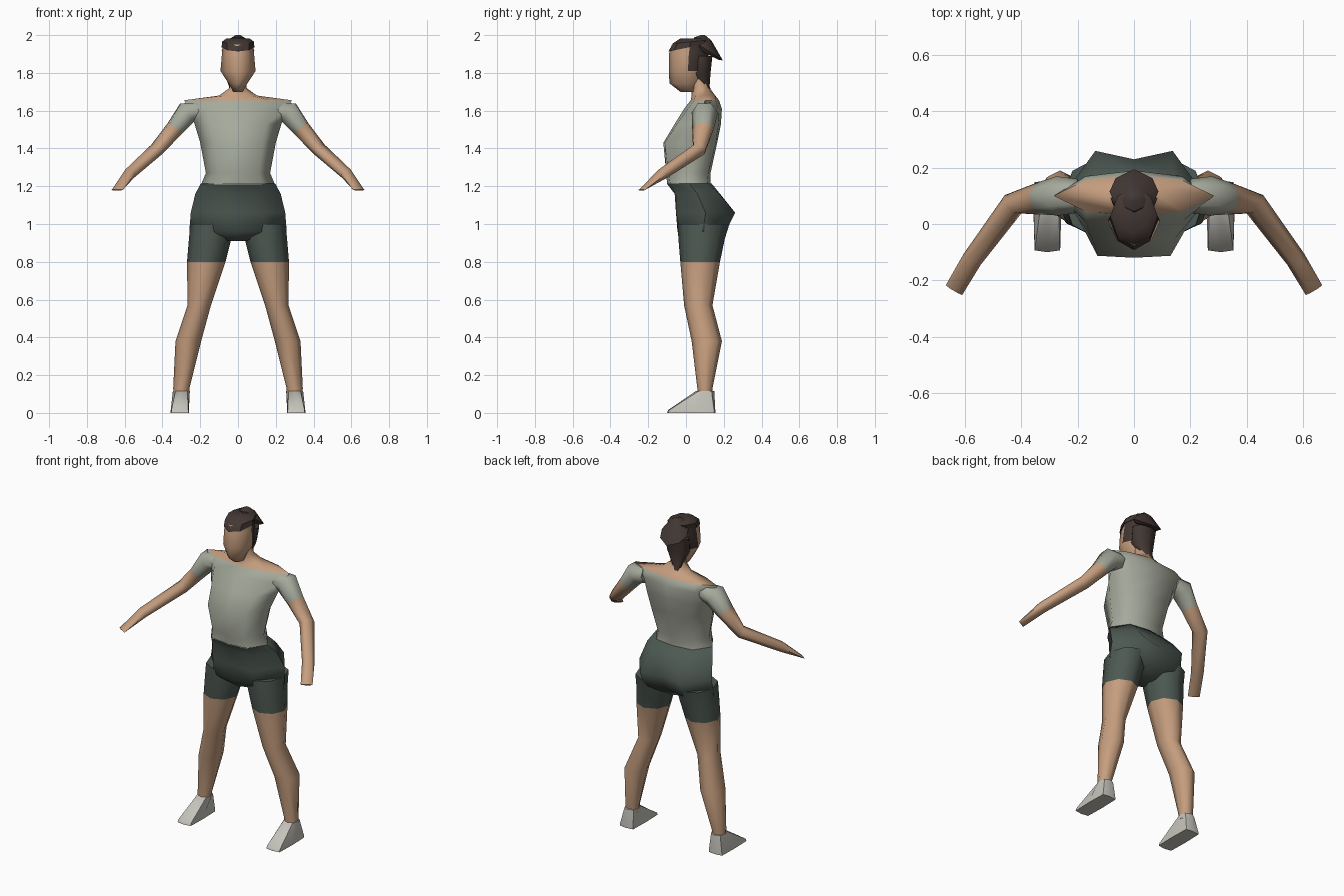
import bpy, bmesh, math
from mathutils import Vector

old = bpy.data.objects.get("Cube")
if old:
    bpy.data.objects.remove(old, do_unlink=True)


def material(name, rgb):
    m = bpy.data.materials.new(name)
    m.use_nodes = True
    m.diffuse_color = (*rgb, 1)
    m.node_tree.nodes["Principled BSDF"].inputs["Base Color"].default_value = (*rgb, 1)
    return m


SKIN = material("skin", (0.56, 0.34, 0.21))
SHIRT = material("grey_green_shirt", (0.38, 0.40, 0.33))
SHORTS = material("dark_green_shorts", (0.075, 0.10, 0.085))
HAIR = material("dark_brown_hair", (0.055, 0.038, 0.033))
SHOE = material("pale_shoe", (0.56, 0.55, 0.50))


def ring(z, w, f, b, k=0.7, e=0.7, dip=0.0, cx=0.0, slope=0.0):
    """Eight-point level section: half width w, front f, back b."""
    mid, h = (f + b) / 2, (b - f) / 2
    half = [(0, f), (k * w, mid - e * h), (w, mid), (k * w, mid + e * h), (0, b - dip)]
    pts = half + [(-x, y) for x, y in half[3:0:-1]]
    return [Vector((cx + x, y, z + slope * (y - mid))) for x, y in pts]


def loft(name, rings, mats, bands, side=1, angle=70, rule=None):
    """Skin a list of sections; bands gives the material slot of each span."""
    bm = bmesh.new()
    rows = [[bm.verts.new((p.x * side, p.y, p.z)) for p in r] for r in rings]
    n = len(rows[0])
    for i, (a, b) in enumerate(zip(rows, rows[1:])):
        for j in range(n):
            face = bm.faces.new((a[j], a[(j + 1) % n], b[(j + 1) % n], b[j]))
            face.material_index = bands[i]
    bm.faces.new(rows[0]).material_index = bands[0]
    bm.faces.new(rows[-1]).material_index = bands[-1]
    bmesh.ops.recalc_face_normals(bm, faces=bm.faces)
    if rule:
        for face in bm.faces:
            face.material_index = rule(face)
    me = bpy.data.meshes.new(name)
    bm.to_mesh(me)
    bm.free()
    for m in mats:
        me.materials.append(m)
    ob = bpy.data.objects.new(name, me)
    bpy.context.collection.objects.link(ob)
    bpy.ops.object.select_all(action="DESELECT")
    ob.select_set(True)
    bpy.context.view_layer.objects.active = ob
    bpy.ops.object.shade_smooth_by_angle(angle=math.radians(angle))
    return ob


# Torso: shirt up to the shoulder line, then bare shoulders and neck
loft("torso", [
    ring(1.21, 0.195, -0.10, 0.13, 0.65, 0.85),
    ring(1.27, 0.17, -0.105, 0.13, 0.65, 0.9),
    ring(1.43, 0.20, -0.12, 0.165, 0.65, 0.95),
    ring(1.53, 0.23, -0.06, 0.185, 0.65, 0.9),
    ring(1.61, 0.265, -0.01, 0.19, 0.65, 0.8),
    ring(1.655, 0.285, 0.025, 0.175, 0.6, 0.75),
    ring(1.68, 0.10, 0.03, 0.155),
    ring(1.72, 0.045, 0.03, 0.125),
    ring(1.79, 0.045, 0.02, 0.11),
], [SHIRT, SKIN], [0, 0, 0, 0, 0, 1, 1, 1])

# Hips of the shorts
loft("shorts_hips", [
    ring(1.215, 0.196, -0.102, 0.135, 0.65, 0.85),
    ring(1.16, 0.226, -0.06, 0.18, 0.62, 0.95),
    ring(1.06, 0.25, -0.053, 0.26, 0.55, 1.0, 0.03),
    ring(0.96, 0.258, -0.045, 0.225, 0.55, 0.9, 0.04),
    ring(0.91, 0.06, 0.0, 0.14),
], [SHORTS], [0] * 4)

for side, label in ((1, "left"), (-1, "right")):
    # Leg: shorts above the hem, bare below
    loft(label + "_leg", [
        ring(1.0, 0.11, -0.045, 0.23, cx=0.142),
        ring(0.92, 0.112, -0.04, 0.205, cx=0.148),
        ring(0.80, 0.102, -0.03, 0.18, cx=0.168),
        ring(0.57, 0.062, -0.01, 0.14, cx=0.205),
        ring(0.38, 0.068, 0.03, 0.19, cx=0.263),
        ring(0.13, 0.043, 0.06, 0.14, cx=0.30),
        ring(0.09, 0.040, 0.06, 0.14, cx=0.30),
    ], [SHORTS, SKIN], [0, 0, 1, 1, 1, 1], side)

    # Shoe: ankle opening down to a flat wedge sole
    loft(label + "_shoe", [
        ring(0.115, 0.045, 0.052, 0.15, cx=0.30),
        ring(0.015, 0.048, -0.095, 0.155, 0.93, 0.95, cx=0.308),
        ring(0.0, 0.049, -0.10, 0.155, 0.93, 0.95, cx=0.308),
    ], [SHOE], [0, 0], side, 50)

    # Arm: sections square to a bent path, flattening into the hand
    path = [((0.20, 0.10, 1.60), 0.06, 0.05), ((0.27, 0.10, 1.59), 0.07, 0.068),
            ((0.335, 0.09, 1.505), 0.058, 0.05), ((0.43, 0.07, 1.395), 0.044, 0.036),
            ((0.575, -0.125, 1.265), 0.036, 0.03), ((0.64, -0.235, 1.18), 0.034, 0.005)]
    centres = [Vector(p[0]) for p in path]
    sections = []
    for i, (c, wide, deep) in enumerate(path):
        c = centres[i]
        t = centres[min(i + 1, len(path) - 1)] - centres[max(i - 1, 0)]
        u = t.cross(Vector((0, 0, 1))).normalized()
        v = u.cross(t).normalized()
        sections.append([c + u * wide * math.cos(a) + v * deep * math.sin(a)
                         for a in (math.tau * j / 6 for j in range(6))])
    loft(label + "_arm", sections, [SHIRT, SKIN], [0, 0, 1, 1, 1], side)


# Head: face in front, hair on the back of the skull
def skull_colour(face):
    c = face.calc_center_median()
    return 1 if c.y > 0.04 and c.z > 1.78 else 0


loft("head", [
    ring(1.70, 0.025, -0.03, 0.06),
    ring(1.745, 0.05, -0.088, 0.09, 0.6, 0.7),
    ring(1.81, 0.093, -0.09, 0.11, 0.65, 0.7),
    ring(1.90, 0.085, -0.09, 0.12, 0.65, 0.7),
    ring(1.95, 0.082, -0.075, 0.12, 0.65, 0.7),
], [SKIN, HAIR], [0] * 4, rule=skull_colour)

# Hair: fringe dipping at the front, cap at the back, tapering nape lock
loft("hair_fringe", [
    ring(1.935, 0.087, -0.093, 0.125, 0.65, 0.7, slope=0.2),
    ring(1.965, 0.084, -0.07, 0.125, 0.7, 0.75, slope=0.1),
    ring(1.982, 0.062, -0.03, 0.12),
], [HAIR], [0, 0], angle=40)
loft("hair_cap", [
    ring(1.90, 0.07, 0.05, 0.175, slope=-0.5),
    ring(1.918, 0.087, 0.035, 0.195, 0.75, 0.6, slope=-0.65),
    ring(1.98, 0.045, 0.045, 0.135, slope=-0.2),
    ring(2.0, 0.012, 0.08, 0.1),
], [HAIR], [0, 0, 0], angle=40)
loft("hair_nape", [
    ring(1.89, 0.083, 0.04, 0.14),
    ring(1.80, 0.075, 0.01, 0.13),
    ring(1.73, 0.038, 0.08, 0.125, cx=-0.01),
    ring(1.66, 0.006, 0.13, 0.15, cx=-0.03),
], [HAIR], [0, 0, 0])
